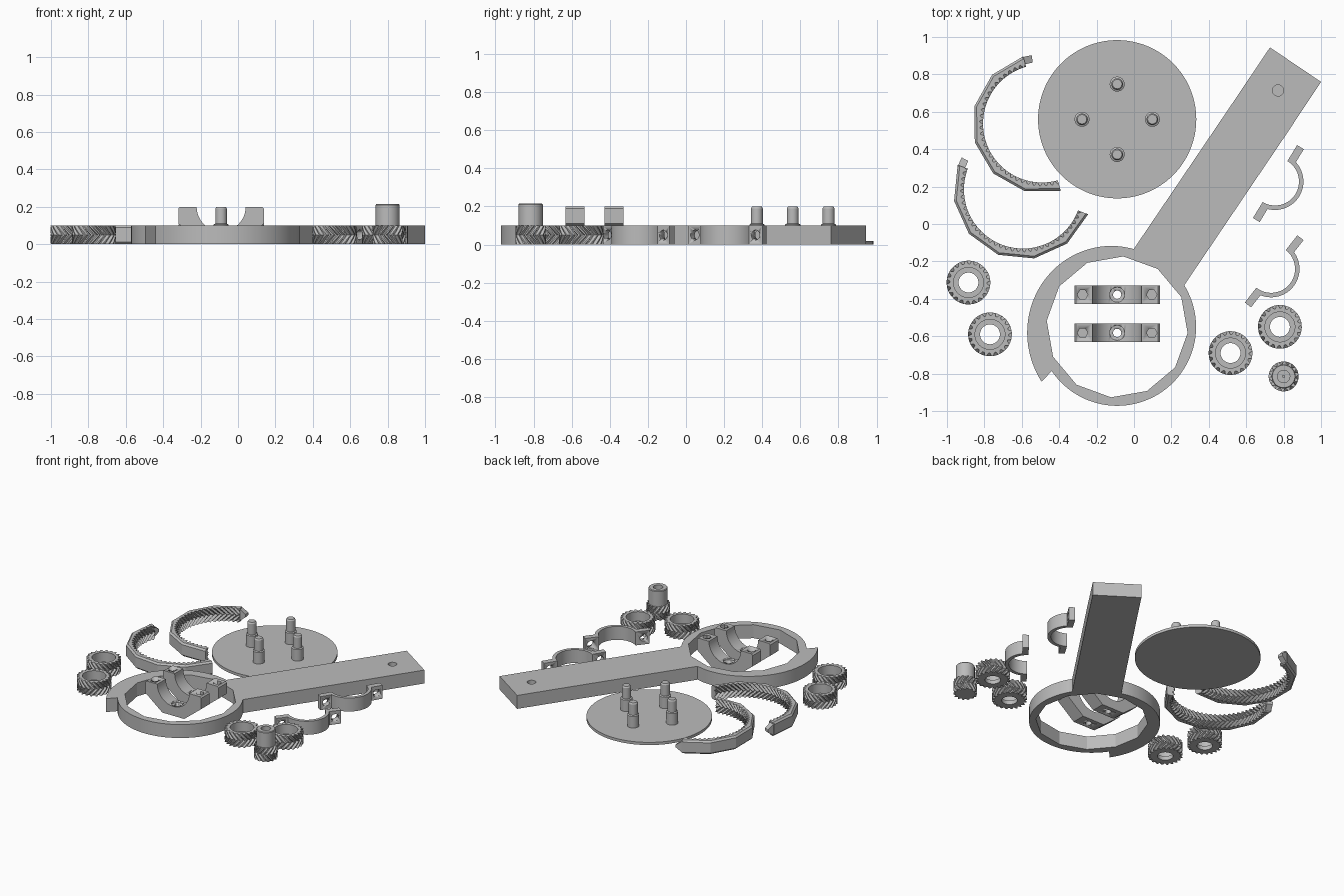
import bpy, bmesh, math
from math import sin, cos, pi, radians
from mathutils import Matrix, Vector

if "Cube" in bpy.data.objects:
    bpy.data.objects.remove(bpy.data.objects["Cube"])

grey = bpy.data.materials.new("grey_plastic")
grey.diffuse_color = (0.5, 0.5, 0.5, 1)
grey.use_nodes = True
grey.node_tree.nodes["Principled BSDF"].inputs["Base Color"].default_value = grey.diffuse_color


def finish(name, bm, loc=(0, 0, 0), smooth=25):
    bmesh.ops.remove_doubles(bm, verts=bm.verts, dist=1e-5)
    bmesh.ops.recalc_face_normals(bm, faces=bm.faces)
    me = bpy.data.meshes.new(name)
    bm.to_mesh(me)
    bm.free()
    me.materials.clear()
    me.materials.append(grey)
    if smooth:
        me.shade_smooth()
        me.set_sharp_from_angle(angle=radians(smooth))
    ob = bpy.data.objects.new(name, me)
    ob.location = loc
    bpy.context.collection.objects.link(ob)
    return ob


def skin(name, loops, loc=(0, 0, 0), wrap=False, smooth=25):
    """Join equal closed loops; cap the ends, or wrap last to first."""
    bm = bmesh.new()
    rows = [[bm.verts.new(p) for p in loop] for loop in loops]
    n = len(rows[0])
    pairs = list(zip(rows, rows[1:]))
    if wrap:
        pairs.append((rows[-1], rows[0]))
    else:
        bm.faces.new(rows[0][::-1])
        bm.faces.new(rows[-1])
    for a, b in pairs:
        for i in range(n):
            j = (i + 1) % n
            bm.faces.new((a[i], a[j], b[j], b[i]))
    return finish(name, bm, loc, smooth)


def circle(r, z, n=48):
    return [(r * cos(2 * pi * i / n), r * sin(2 * pi * i / n), z) for i in range(n)]


def lathe(name, profile, loc, n=48):
    return skin(name, [circle(r, z, n) for r, z in profile], loc)


def plate(name, outlines, z0, z1):
    """Extrude flat outlines; later outlines are holes."""
    cu = bpy.data.curves.new(name + "_curve", 'CURVE')
    cu.dimensions, cu.fill_mode, cu.extrude = '2D', 'BOTH', (z1 - z0) / 2
    for pts in outlines:
        sp = cu.splines.new('POLY')
        sp.points.add(len(pts) - 1)
        for p, q in zip(sp.points, pts):
            p.co = (q[0], q[1], 0, 1)
        sp.use_cyclic_u = True
    tmp = bpy.data.objects.new(name + "_tmp", cu)
    bpy.context.collection.objects.link(tmp)
    me = bpy.data.meshes.new_from_object(tmp.evaluated_get(bpy.context.evaluated_depsgraph_get()))
    bm = bmesh.new()
    bm.from_mesh(me)
    bm.transform(Matrix.Translation((0, 0, (z0 + z1) / 2)))
    bpy.data.objects.remove(tmp)
    return finish(name, bm)


def drill(ob, holes):
    """Cut cylinders given as (centre, radius, length, sides) along local z."""
    for c, r, h, n in holes:
        cut = lathe("cutter", [(r, -h / 2), (r, h / 2)], c, n)
        cut.hide_render = True
        mod = ob.modifiers.new("hole", 'BOOLEAN')
        mod.operation, mod.solver, mod.object = 'DIFFERENCE', 'EXACT', cut
        bpy.context.view_layer.objects.active = ob
        bpy.ops.object.modifier_apply(modifier=mod.name)
        bpy.data.objects.remove(cut)


def polar(r, deg, c=(0, 0)):
    return (c[0] + r * cos(radians(deg)), c[1] + r * sin(radians(deg)))


# Carrier disc with four stepped posts
DISC = (-0.09, 0.56)
lathe("carrier_disc", [(0.423, 0), (0.423, 0.02)], (*DISC, 0), 128)
for k in range(4):
    lathe("carrier_post", [(0.04, 0.01), (0.04, 0.105), (0.031, 0.11), (0.031, 0.19), (0.025, 0.2)],
          (*polar(0.188, 90 * k, DISC), 0), 32)

# Housing ring with spiral catch, joined to the arm
HUB = (-0.09, -0.55)
outline = [polar(0.425 + 0.075 * (a - 78) / 139, a, HUB) for a in range(78, 218, 3)]
outline += [polar(0.422, a, HUB) for a in range(214, 392, 3)] + [polar(0.425, 392, HUB)]
outline += [(0.813, 0.478), (0.54, 0.666)]
opening = [polar(0.378, 85 - 30 * k, HUB) for k in range(12)]
plate("housing_arm", [outline, opening], 0, 0.1)

# Arm end block with a blind hole
end = [(0.54, 0.666), (0.813, 0.478), (1.0, 0.76), (0.727, 0.944)]
hole = [polar(0.03, 15 * k, (0.77, 0.714)) for k in range(24)]
plate("arm_end_base", [end], 0, 0.04)
plate("arm_end_top", [end, hole], 0.04, 0.1)

# Saddle brackets: profile in x, z swept along y
profile = [(0.09, 0), (0.229, 0.11), (0.229, 0.19), (0.219, 0.2), (0.131, 0.2)]
profile += [(0.131 * cos(a), 0.2 - 0.131 * sin(a)) for a in (pi * k / 32 for k in range(1, 32))]
profile += [(-x, z) for x, z in profile[4::-1]]
for y in (-0.378, -0.582):
    ob = skin("saddle_bracket", [[(x, s, z) for x, z in profile] for s in (-0.05, 0.05)], (-0.09, y, 0))
    drill(ob, [((-0.09, y, 0.05), 0.022, 0.3, 24), ((-0.09, y, 0.11), 0.04, 0.1, 24)]
          + [((-0.09 + s * 0.185, y, 0.2), 0.028, 0.14, 6) for s in (-1, 1)])

# Thin clamps lying on their sides
for cx, cy, ang in ((0.754, 0.227, 58.8), (0.733, -0.24, 52)):
    inner = [polar(0.128, -a) for a in range(0, 181, 6)]
    outer = [polar(0.152, -a) for a in range(162, 17, -6)]
    prof = inner + [(-0.228, 0), (-0.228, -0.042), (-0.146, -0.042)] + outer
    prof += [(0.146, -0.042), (0.228, -0.042), (0.228, 0)]
    ob = plate("clamp", [prof], 0, 0.1)
    for s in (-1, 1):
        cut = lathe("cutter", [(0.026, -0.1), (0.026, 0.1)], (s * 0.186, 0, 0.05), 24)
        cut.rotation_euler.x = pi / 2
        cut.hide_render = True
        mod = ob.modifiers.new("hole", 'BOOLEAN')
        mod.operation, mod.solver, mod.object = 'DIFFERENCE', 'EXACT', cut
        bpy.context.view_layer.objects.active = ob
        bpy.ops.object.modifier_apply(modifier=mod.name)
        bpy.data.objects.remove(cut)
    ob.data.transform(Matrix.Translation((cx, cy, 0)) @ Matrix.Rotation(radians(ang), 4, 'Z'))


# Herringbone gears
def gear_loops(teeth, root, tip, twist):
    loops = []
    for k in range(9):
        t = twist * (1 - abs(k - 4) / 4)
        loops.append([(r * cos(a), r * sin(a), k * 0.0125)
                      for i in range(teeth * 4)
                      for r, a in [((root, tip, tip, root)[i % 4], t + 2 * pi * i / (teeth * 4))]])
    return loops


for x, y in ((-0.885, -0.313), (-0.77, -0.59), (0.516, -0.69), (0.78, -0.55)):
    loops = gear_loops(20, 0.1, 0.117, 0.42)
    loops += [circle(r, z, 80) for r, z in ((0.08, 0.1), (0.08, 0.03), (0.053, 0.03), (0.053, 0))]
    skin("planet_gear", loops, (x, y, 0), wrap=True)

# Pinion with tall collar
loops = gear_loops(14, 0.066, 0.08, -0.55)
loops += [circle(r, z, 56) for r, z in ((0.064, 0.1), (0.064, 0.21), (0.06, 0.215),
                                        (0.033, 0.215), (0.033, 0.15), (0.006, 0.15), (0.006, 0.12))]
skin("pinion_gear", loops, (0.8, -0.815, 0))

# Half ring gears: inner herringbone teeth, faceted outside, wedge tab at one end
for cx, cy, start in ((-0.492, 0.537, 105.6), (-0.594, 0.184, 159.3)):
    loops = []
    for j in range(193):
        a = radians(start + j * 180 / 192)
        flat = 0.373 * cos(pi / 12) / cos(radians((j % 32) * 180 / 192 - 15))
        sec = [((0.333, 0.324, 0.315, 0.315, 0.324, 0.333)[(j + 10 - abs(k - 10)) % 6], k * 0.005)
               for k in range(21)]
        sec += [(flat - 0.012, 0.1), (flat, 0.088), (flat, 0.012), (flat - 0.012, 0)]
        loops.append([(r * cos(a), r * sin(a), z) for r, z in sec])
    skin("half_ring_gear", loops, (cx, cy, 0))
    tab = []
    for deg, z0, z1 in ((start + 1, 0.005, 0.095), (start - 7, 0.04, 0.06)):
        tab.append([(*polar(r, deg), z) for r, z in ((0.33, z0), (0.37, z0), (0.37, z1), (0.33, z1))])
    skin("ring_gear_tab", tab, (cx, cy, 0), smooth=0)
